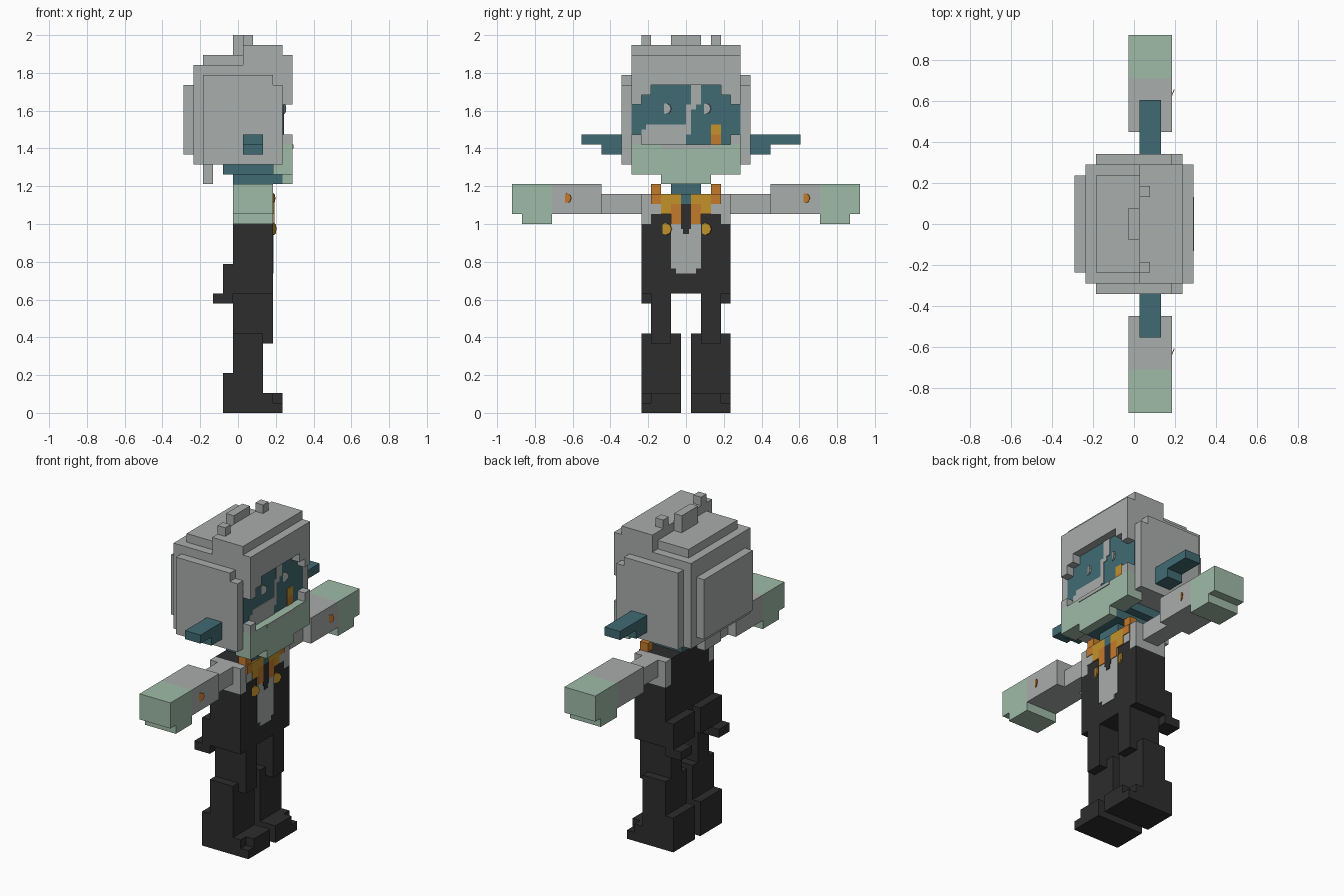
import bpy
from math import pi

if "Cube" in bpy.data.objects:
    bpy.data.objects.remove(bpy.data.objects["Cube"])

UNIT = 2 / 38      # one voxel
SKIN = 0.004       # thickness of one painted layer


def material(name, hexcode):
    channels = [int(hexcode[i:i + 2], 16) / 255 for i in (0, 2, 4)]
    colour = [((c + 0.055) / 1.055) ** 2.4 for c in channels] + [1.0]
    mat = bpy.data.materials.new(name)
    mat.use_nodes = True
    mat.diffuse_color = colour
    mat.node_tree.nodes["Principled BSDF"].inputs["Base Color"].default_value = colour
    return mat


grey = material("pale grey", "a9adab")
teal = material("dark teal", "406b73")
green = material("mint green", "9fbba8")
black = material("charcoal", "2d2d2d")
orange = material("orange", "c47a2c")
gold = material("gold", "c3922b")


def solid(name, mat, low, high):
    """Axis-aligned block between two corners, in world units."""
    bpy.ops.mesh.primitive_cube_add(size=1, location=[(a + b) / 2 for a, b in zip(low, high)])
    obj = bpy.context.object
    obj.name = name
    obj.scale = [b - a for a, b in zip(low, high)]
    obj.data.materials.append(mat)
    return obj


def block(name, mat, x, y, z):
    """Voxel block; the x and y cells sit half a voxel off the origin."""
    low, high = zip([(v - 0.5) * UNIT for v in x], [v * UNIT for v in y], [v * UNIT for v in z])
    return solid(name, mat, low, high)


def middle(name, mat, x, half, z):
    return block(name, mat, x, (0.5 - half, half - 0.5), z)


def pair(name, mat, x, y, z):
    inner, outer = [v - 0.5 for v in y]
    block("left_" + name, mat, x, (inner, outer), z)
    block("right_" + name, mat, x, (-outer, -inner), z)


def plate(name, mat, x, y, z, layer=1):
    """Thin painted patch on a face that looks along +x."""
    front = (x - 0.5) * UNIT
    solid(name, mat, (front - SKIN / 2, y[0] * UNIT, z[0] * UNIT),
          (front + SKIN * layer, y[1] * UNIT, z[1] * UNIT))


def plates(name, mat, x, y, z, layer=1):
    plate(name + "_a", mat, x, y, z, layer)
    plate(name + "_b", mat, x, (-y[1], -y[0]), z, layer)


def dots(name, mat, x, y, z, radius, layer=1):
    """Mirrored pair of octagonal dots."""
    for side in (-1, 1):
        bpy.ops.mesh.primitive_cylinder_add(
            vertices=8, radius=radius * UNIT, depth=SKIN * layer,
            location=((x - 0.5) * UNIT + SKIN * layer / 2, side * y * UNIT, z * UNIT),
            rotation=(pi / 8, pi / 2, 0))
        bpy.context.object.name = name
        bpy.context.object.data.materials.append(mat)


# Shoes and lower legs
pair("shoe_sole", black, (-1, 5), (1, 5), (0, 1))
pair("shoe_toe", black, (-1, 5), (1, 4), (1, 2))
pair("shoe_side", black, (-1, 4), (4, 5), (1, 2))
pair("shoe_heel", black, (-1, 3), (1, 5), (2, 4))
pair("shin", black, (0, 3), (1, 5), (4, 8))
pair("thigh", black, (0, 4), (2, 4), (7, 12))

# Coat and hips
middle("coat", black, (0, 4), 5, (12, 19))
middle("coat_chest", black, (0, 4), 4, (19, 22))
pair("coat_flap", black, (-1, 0), (1, 5), (12, 15))
pair("coat_tail", black, (-2, 0), (3, 5), (11, 12))

# Arms and gloves
pair("shoulder", grey, (0, 4), (4, 5), (19, 22))
pair("upper_arm", grey, (1, 3), (5, 9), (20, 22))
pair("sleeve", grey, (0, 4), (9, 14), (20, 23))
pair("glove", green, (0, 4), (14, 18), (20, 23))
pair("fingers", green, (0, 4), (14, 17), (19, 20))
dots("sleeve_button", orange, 4, 12, 21.6, 0.5)

# Shirt, tie and collar
plate("shirt", grey, 4, (-1.5, 1.5), (14.5, 21))
plate("shirt_hem", grey, 4, (-1, 1), (14, 14.5))
plates("lapel_patch", grey, 4, (2.5, 3.5), (20, 21))
plates("collar_inner", orange, 4, (0.5, 1.5), (19, 21), 2)
plates("collar_gold", gold, 4, (0.5, 2.5), (21, 22), 2)
plates("collar_gold_low", gold, 4, (1.5, 2.5), (20, 21), 2)
plates("collar_outer", orange, 4, (2.5, 3.5), (21, 22), 2)
pair("collar_tip", orange, (3, 4), (3, 4), (22, 23))
plate("tie", black, 4, (-0.5, 0.5), (18.5, 21), 2)
plate("tie_point", black, 4, (-0.3, 0.3), (18, 18.5), 2)
plate("throat", teal, 4, (-0.5, 0.5), (21, 22), 2)
dots("clasp", gold, 4, 2, 18.5, 0.6, 2)

# Neck and jaw
middle("neck", teal, (0, 4), 2, (22, 23))
middle("jaw", teal, (0, 5), 3, (23, 24))
middle("jaw_base", teal, (-1, 4), 4, (24, 25))
middle("nape_hair", grey, (-3, -2), 2, (23, 25))

# Mask over the lower face
middle("mask", green, (5, 6), 6, (24, 27))
middle("mask_chin", green, (5, 6), 3, (23, 24))
middle("mask_underside", green, (4, 5), 6, (24, 25))
pair("mask_corner", grey, (5, 6), (5, 6), (27, 28))
plate("mask_fold", grey, 6, (-2.5, 2.5), (26.6, 27))

# Head and hair
middle("head", grey, (-4, 5), 6, (25, 35))
middle("hair_back", grey, (-5, -4), 5, (26, 33))
pair("hair_side", grey, (-3, 5), (6, 7), (25, 33))
pair("hair_side_top", grey, (-3, 4), (6, 7), (33, 34))
middle("hair_fringe", grey, (5, 6), 6, (33, 36))
pair("fringe_step", grey, (5, 6), (4, 6), (32, 33))
pair("fringe_end", grey, (5, 6), (5, 6), (31, 32))
middle("hair_crown", grey, (-3, 5), 5, (35, 36))
middle("hair_top", grey, (1, 5), 6, (35, 37))
middle("tuft_middle", grey, (0, 1), 2, (36, 38))
block("tuft_left", grey, (1, 2), (2.5, 3.5), (37, 38))
block("tuft_right", grey, (1, 2), (-4.5, -3.5), (37, 38))

# Face paint
plate("face", teal, 5, (-5.5, 5.5), (27, 33))
dots("eye", grey, 5, 2, 30.6, 0.55, 2)
plate("strand", grey, 5, (0.5, 1.5), (31, 33), 2)
plate("strand_bend", grey, 5, (0, 1), (30.5, 31), 2)
plate("strand_tail", grey, 5, (0, 0.5), (28, 30.5), 2)
plate("cheek_patch", grey, 5, (-4.5, 0), (27, 28.5), 2)
plate("cheek_patch_top", grey, 5, (-4, 0), (28.5, 29), 2)
plate("charm", orange, 5, (2.5, 3.5), (27, 28), 2)
plate("charm_top", gold, 5, (2.5, 3.5), (28, 29), 2)

# Pointed ears
pair("ear_base", teal, (1, 3), (7, 9), (26, 27))
pair("ear", teal, (1, 3), (7, 11), (27, 28))
block("left_ear_tip", teal, (1, 3), (10.5, 11.5), (27, 28))
